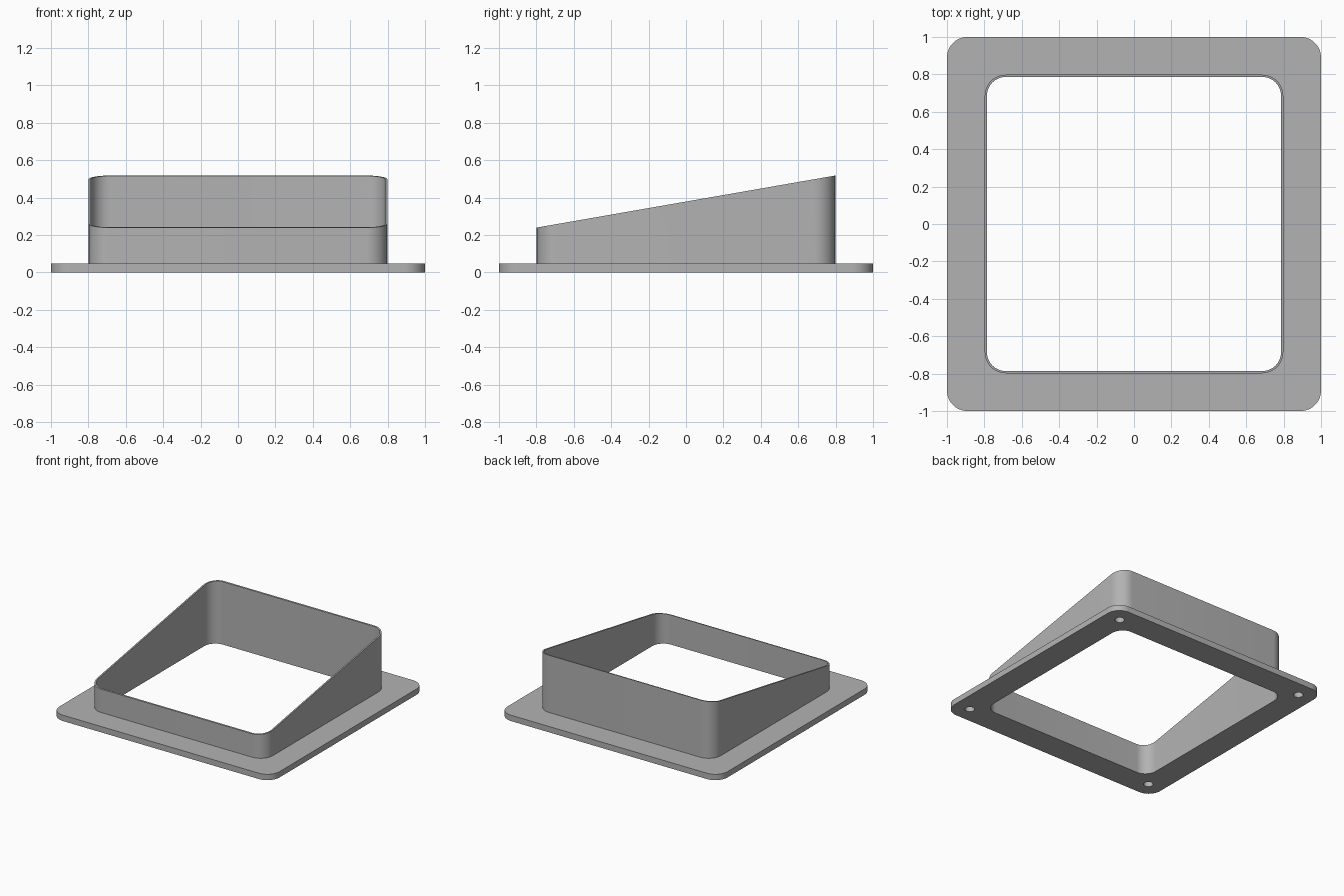
import bpy, bmesh, math

if "Cube" in bpy.data.objects:
    bpy.data.objects.remove(bpy.data.objects["Cube"], do_unlink=True)

PLATE_TOP = 0.048
OUTER, INNER = 0.798, 0.786      # collar half widths
FRONT_Z, BACK_Z = 0.24, 0.518    # sloping rim heights

grey = bpy.data.materials.new("mid grey")
grey.use_nodes = True
colour = (0.45, 0.45, 0.45, 1)
grey.diffuse_color = colour
grey.node_tree.nodes["Principled BSDF"].inputs["Base Color"].default_value = colour


def rounded_square(half, radius, steps=12):
    """Outline points of a square with rounded corners."""
    points = []
    for corner in range(4):
        mid = math.radians(45 + 90 * corner)
        cx = math.copysign(half - radius, math.cos(mid))
        cy = math.copysign(half - radius, math.sin(mid))
        for i in range(steps + 1):
            a = math.radians(90 * (corner + i / steps))
            points.append((cx + radius * math.cos(a), cy + radius * math.sin(a)))
    return points


def frame(name, outer, inner, bottom, top, closed=True):
    """Ring between two outlines; top is a height function of y."""
    bm = bmesh.new()
    rings = [[bm.verts.new((x, y, h(y))) for x, y in outline]
             for outline, h in ((outer, bottom), (outer, top), (inner, top), (inner, bottom))]
    n = len(outer)
    for r in range(4 if closed else 3):
        a, b = rings[r], rings[(r + 1) % 4]
        for i in range(n):
            j = (i + 1) % n
            bm.faces.new((a[i], a[j], b[j], b[i]))
    mesh = bpy.data.meshes.new(name)
    bm.to_mesh(mesh)
    bm.free()
    mesh.materials.append(grey)
    obj = bpy.data.objects.new(name, mesh)
    bpy.context.collection.objects.link(obj)
    return obj


def smooth(obj):
    bpy.ops.object.select_all(action='DESELECT')
    obj.select_set(True)
    bpy.context.view_layer.objects.active = obj
    bpy.ops.object.shade_smooth_by_angle(angle=math.radians(30))


def rim(y):
    return FRONT_Z + (BACK_Z - FRONT_Z) * (y + OUTER) / (2 * OUTER)


# Flat base flange and sloping collar
opening = rounded_square(INNER, 0.1)
flange = frame("base_flange", rounded_square(1, 0.11), opening,
               lambda y: 0, lambda y: PLATE_TOP)
collar = frame("sloped_collar", rounded_square(OUTER, 0.112), opening,
               lambda y: PLATE_TOP, rim, closed=False)

# Blind screw holes in the underside corners
bm = bmesh.new()
for sx in (-1, 1):
    for sy in (-1, 1):
        made = bmesh.ops.create_cone(bm, cap_ends=True, segments=24,
                                     radius1=0.036, radius2=0.036, depth=0.08)
        bmesh.ops.translate(bm, verts=made["verts"], vec=(sx * 0.868, sy * 0.868, 0))
mesh = bpy.data.meshes.new("hole_cutter")
bm.to_mesh(mesh)
bm.free()
mesh.materials.append(grey)
cutter = bpy.data.objects.new("hole_cutter", mesh)
bpy.context.collection.objects.link(cutter)

bpy.context.view_layer.objects.active = flange
cut = flange.modifiers.new("screw_holes", 'BOOLEAN')
cut.operation = 'DIFFERENCE'
cut.solver = 'EXACT'
cut.object = cutter
bpy.ops.object.modifier_apply(modifier=cut.name)
bpy.data.objects.remove(cutter, do_unlink=True)

smooth(flange)
smooth(collar)
